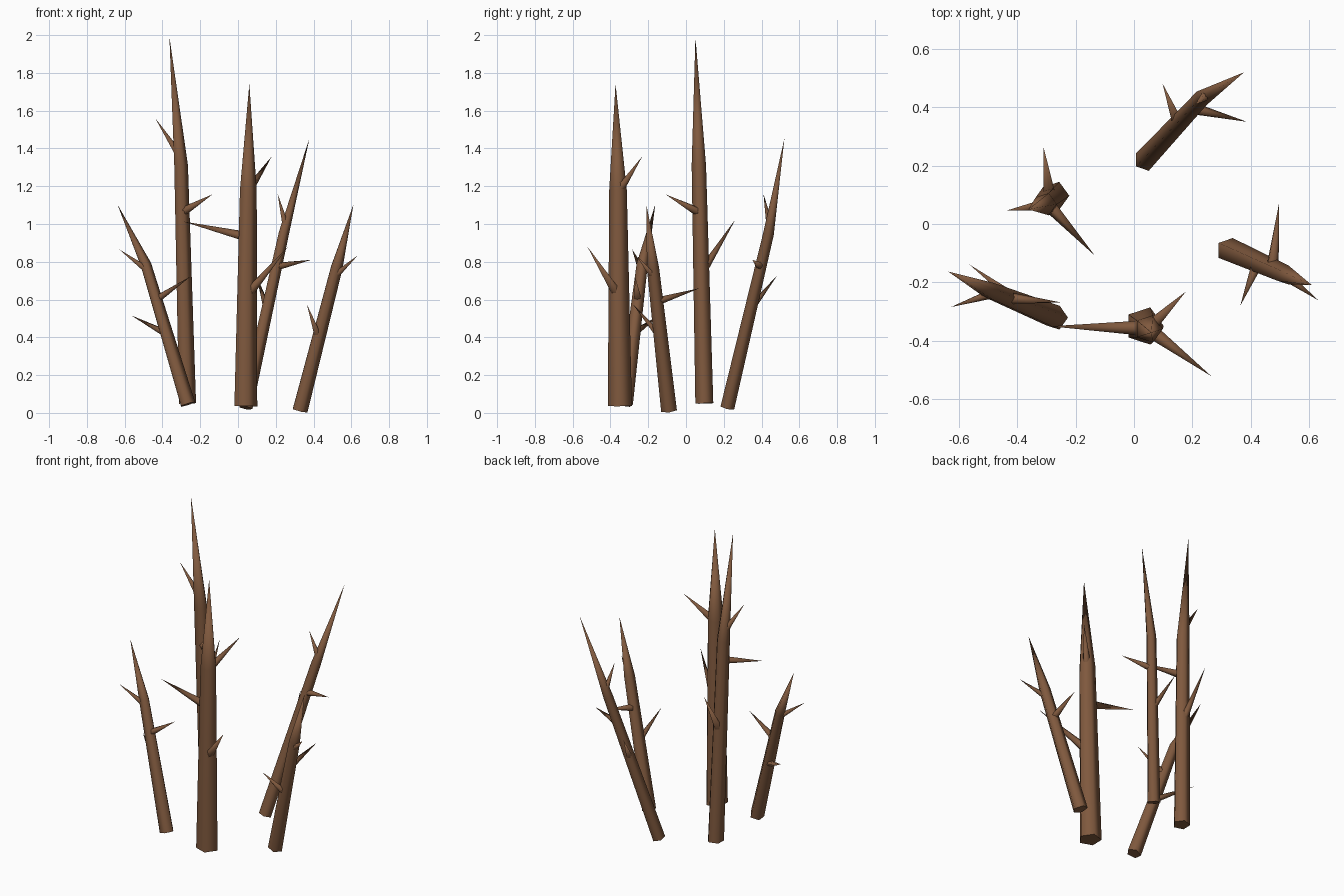
import bpy, bmesh, math
from mathutils import Vector

if "Cube" in bpy.data.objects:
    bpy.data.objects.remove(bpy.data.objects["Cube"])

bark = bpy.data.materials.new("brown_bark")
bark.diffuse_color = (0.215, 0.1, 0.048, 1)
bark.use_nodes = True
bark.node_tree.nodes["Principled BSDF"].inputs["Base Color"].default_value = bark.diffuse_color
SIDES = 5


def ring(bm, centre, direction, radius, sides):
    q = Vector((0, 0, 1)).rotation_difference(direction)
    return [bm.verts.new(centre + q @ Vector((radius * math.cos(a), radius * math.sin(a), 0)))
            for a in (2 * math.pi * i / sides for i in range(sides))]


def spike(name, points, radii, sides=SIDES):
    """Tapered rod through the points; the last point is a sharp tip."""
    pts = [Vector(p) for p in points]
    bm = bmesh.new()
    rings = [ring(bm, p, (pts[i + 1] - p).normalized() if i == 0 else (pts[i + 1] - pts[i - 1]).normalized(),
                  radii[i], sides) for i, p in enumerate(pts[:-1])]
    tip = bm.verts.new(pts[-1])
    bm.faces.new(rings[0][::-1])
    for i in range(sides):
        j = (i + 1) % sides
        for a, b in zip(rings, rings[1:]):
            bm.faces.new((a[i], a[j], b[j], b[i]))
        bm.faces.new((rings[-1][i], rings[-1][j], tip))
    bm.normal_update()
    # round the sides, keep the cut bottom crisp
    for f in bm.faces:
        f.smooth = len(f.verts) != sides
    for e in bm.edges:
        if e.calc_face_angle(0) > math.radians(85):
            e.smooth = False
    me = bpy.data.meshes.new(name)
    bm.to_mesh(me)
    bm.free()
    me.materials.append(bark)
    ob = bpy.data.objects.new(name, me)
    bpy.context.collection.objects.link(ob)


# each stalk: base, shoulder, tip, radii, thorns as (height on stalk, tip, radius)
stalks = {
    "tall_stalk": ((-.272, .097, .05), (-.305, .068, 1.31), (-.363, .05, 1.99), (.05, .040), [
        (1.36, (-.438, .046, 1.56), .022),
        (1.06, (-.135, -.108, 1.157), .026),
        (.74, (-.31, .262, 1.025), .026)]),
    "front_stalk": ((.035, -.35, .036), (.05, -.36, 1.18), (.06, -.373, 1.743), (.067, .049), [
        (.93, (-.289, -.351, 1.013), .029),
        (1.17, (.178, -.232, 1.357), .026),
        (.62, (.265, -.522, .88), .029)]),
    "back_stalk": ((.038, .219, .028), (.24, .437, .95), (.378, .521, 1.453), (.039, .030), [
        (.775, (.387, .351, .81), .022),
        (.99, (.21, .41, 1.16), .019),
        (.55, (.098, .482, .727), .021)]),
    "right_stalk": ((.325, -.09, .013), (.52, -.175, .77), (.611, -.21, 1.103), (.044, .034), [
        (.72, (.633, -.262, .833), .020),
        (.40, (.365, -.28, .574), .021),
        (.59, (.498, .072, .66), .023)]),
    "left_stalk": ((-.268, -.322, .045), (-.49, -.232, .785), (-.638, -.163, 1.103), (.043, .031), [
        (.60, (-.252, -.269, .722), .022),
        (.755, (-.628, -.285, .865), .019),
        (.42, (-.565, -.139, .516), .021)]),
}

for name, (base, shoulder, tip, radii, thorns) in stalks.items():
    spike(name, (base, shoulder, tip), radii)
    b, s, t = Vector(base), Vector(shoulder), Vector(tip)
    for n, (z, thorn_tip, r) in enumerate(thorns, 1):
        # root of the thorn lies on the stalk's centre line
        root = b.lerp(s, (z - b.z) / (s.z - b.z)) if z < s.z else s.lerp(t, (z - s.z) / (t.z - s.z))
        spike(f"{name}_thorn_{n}", (root, thorn_tip), (r,))
